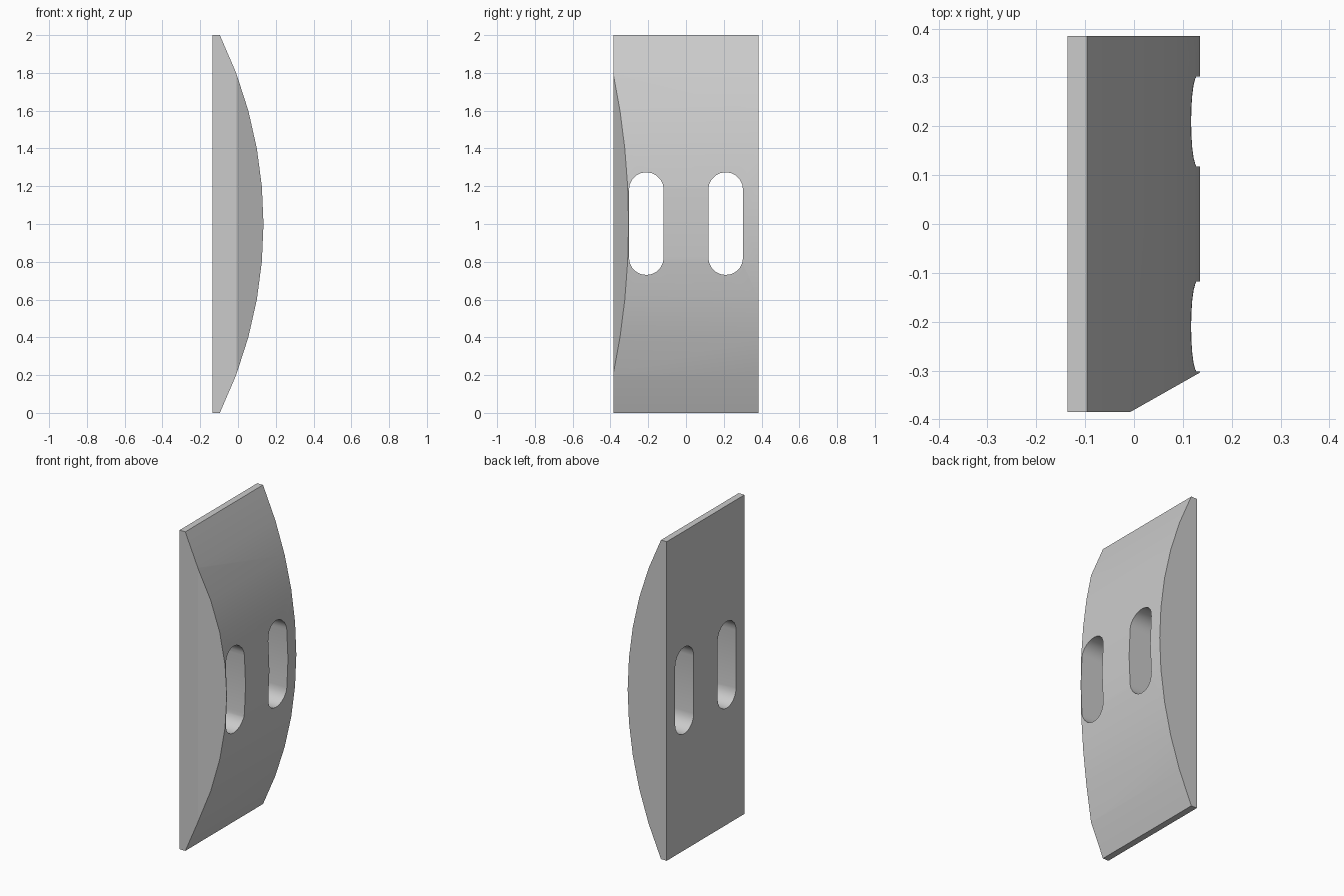
import bpy, bmesh, math
from mathutils import Vector

if "Cube" in bpy.data.objects:
    bpy.data.objects.remove(bpy.data.objects["Cube"])


def prism(name, profile, direction):
    """Extrude a closed planar profile along a direction."""
    bm = bmesh.new()
    face = bm.faces.new([bm.verts.new(p) for p in profile])
    ext = bmesh.ops.extrude_face_region(bm, geom=[face])
    moved = [g for g in ext["geom"] if isinstance(g, bmesh.types.BMVert)]
    bmesh.ops.translate(bm, verts=moved, vec=direction)
    bmesh.ops.recalc_face_normals(bm, faces=bm.faces)
    mesh = bpy.data.meshes.new(name)
    bm.to_mesh(mesh)
    bm.free()
    obj = bpy.data.objects.new(name, mesh)
    bpy.context.collection.objects.link(obj)
    return obj


# Plate: flat back, arched front made of ten facets
BACK, CREST, HALF_Y, R = -0.136, 0.135, 0.385, 2.28
arch = []
for i in range(11):
    z = i * 0.2
    drop = R - math.sqrt(R * R - (z - 1) ** 2)
    arch.append((CREST - drop, -HALF_Y, z))
profile = [(BACK, -HALF_Y, 0)] + arch + [(BACK, -HALF_Y, 2)]
plate = prism("curved_plate", profile, (0, 2 * HALF_Y, 0))

# Slanted bevel along one side of the arch
bm = bmesh.new()
bm.from_mesh(plate.data)
normal = Vector((0.082, -0.145, 0)).normalized()
cut = bmesh.ops.bisect_plane(bm, geom=bm.verts[:] + bm.edges[:] + bm.faces[:],
                             plane_co=(CREST, -0.304, 1), plane_no=normal,
                             clear_outer=True)
bmesh.ops.holes_fill(bm, edges=[e for e in bm.edges if e.is_boundary])
bmesh.ops.recalc_face_normals(bm, faces=bm.faces)
bm.to_mesh(plate.data)
bm.free()

# Two rounded through slots
SLOT_R, STRAIGHT, STEPS = 0.092, 0.18, 10
for side, label in ((-1, "front"), (1, "back")):
    outline = []
    for end in (1, -1):
        for i in range(STEPS + 1):
            a = math.pi * i / STEPS
            outline.append((-0.5, side * 0.21 + end * SLOT_R * math.cos(a),
                            1.002 + end * (STRAIGHT + SLOT_R * math.sin(a))))
    cutter = prism("slot_cutter_" + label, outline, (1, 0, 0))
    cutter.hide_render = True
    mod = plate.modifiers.new("slot_" + label, 'BOOLEAN')
    mod.operation = 'DIFFERENCE'
    mod.solver = 'EXACT'
    mod.object = cutter
    bpy.context.view_layer.objects.active = plate
    bpy.ops.object.modifier_apply(modifier=mod.name)
    bpy.data.objects.remove(cutter)

# Soft shading over the arch, crisp edges elsewhere
bpy.ops.object.select_all(action='DESELECT')
plate.select_set(True)
bpy.context.view_layer.objects.active = plate
bpy.ops.object.shade_smooth_by_angle(angle=math.radians(25))
